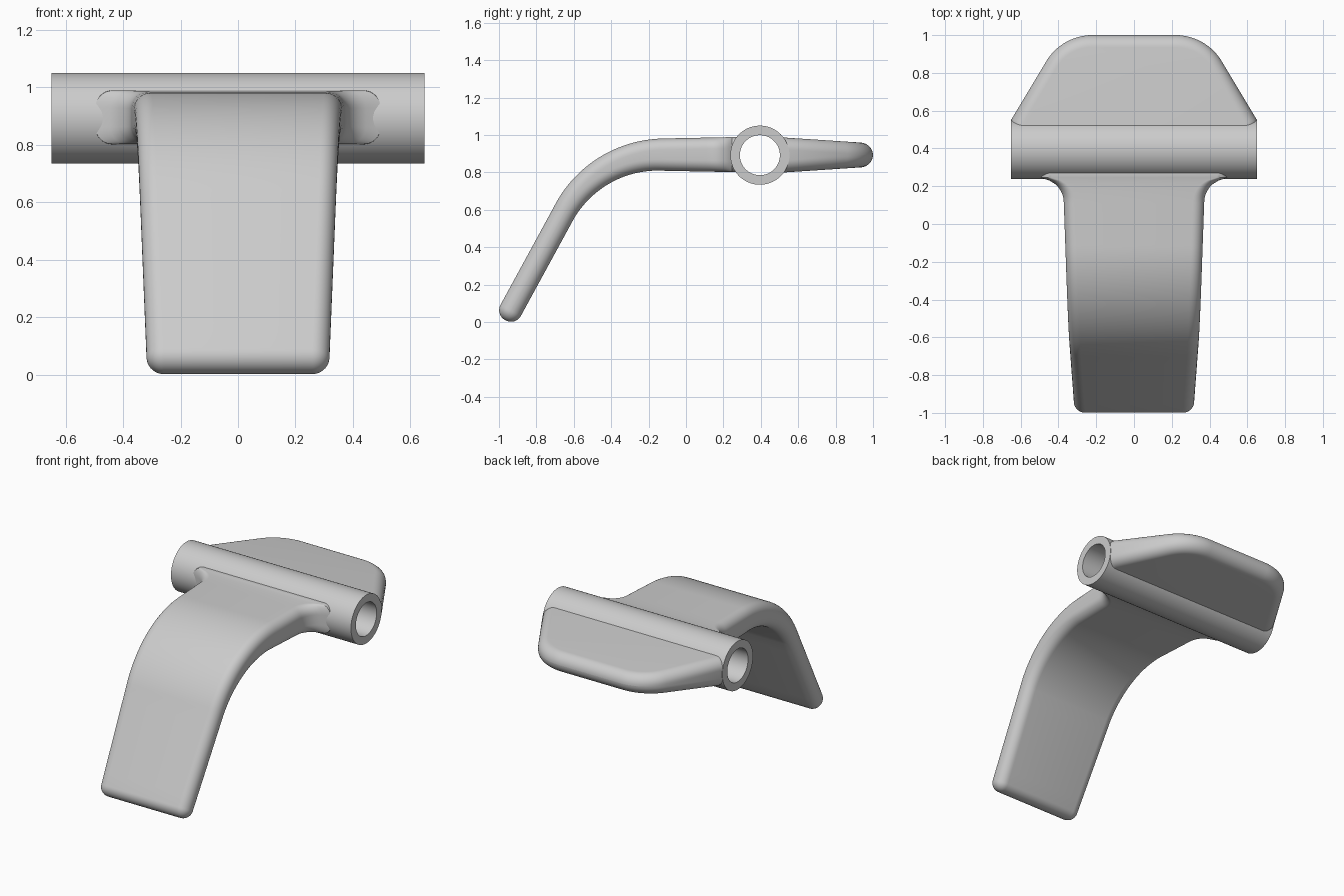
import bpy, bmesh
from math import sin, cos, pi, radians, sqrt
from mathutils import Vector

if "Cube" in bpy.data.objects:
    bpy.data.objects.remove(bpy.data.objects["Cube"], do_unlink=True)

grey = bpy.data.materials.new("plain grey")
grey.use_nodes = True
grey.diffuse_color = (0.6, 0.6, 0.6, 1)
grey.node_tree.nodes["Principled BSDF"].inputs["Base Color"].default_value = grey.diffuse_color


def loft(name, rings, looped=False):
    """Bridge equal rings of points; cap the ends unless the rings loop."""
    bm = bmesh.new()
    vs = [[bm.verts.new(p) for p in ring] for ring in rings]
    n = len(rings[0])
    pairs = list(zip(vs, vs[1:]))
    if looped:
        pairs.append((vs[-1], vs[0]))
    else:
        bm.faces.new(vs[0])
        bm.faces.new(vs[-1])
    for a, b in pairs:
        for i in range(n):
            j = (i + 1) % n
            bm.faces.new((a[i], a[j], b[j], b[i]))
    bmesh.ops.remove_doubles(bm, verts=bm.verts[:], dist=1e-5)
    bmesh.ops.recalc_face_normals(bm, faces=bm.faces[:])
    mesh = bpy.data.meshes.new(name)
    bm.to_mesh(mesh)
    bm.free()
    mesh.materials.append(grey)
    obj = bpy.data.objects.new(name, mesh)
    bpy.context.collection.objects.link(obj)
    return obj


# Pivot tube with an open bore
AXIS_Y, AXIS_Z, OUTER, BORE, HALF = 0.395, 0.892, 0.158, 0.107, 0.65


def circle(x, r, n=96):
    return [(x, AXIS_Y + r * cos(2 * pi * i / n), AXIS_Z + r * sin(2 * pi * i / n)) for i in range(n)]


tube = loft("pivot_tube", [circle(-HALF, OUTER), circle(HALF, OUTER),
                           circle(HALF, BORE), circle(-HALF, BORE)], looped=True)

# Curved lever arm: straight root, bend, straight blade, rounded tip
EDGE, BEND, TURN, BLADE = 0.06, 0.595, radians(61.4), 0.595
ROOT_Y, BEND_Y, TOP_Z, FILLET = 0.28, -0.13, 0.895, 0.12


def section(center, angle, w, h, r):
    """Rounded rectangle across the path, tilted by the path angle."""
    up = Vector((0, -sin(angle), cos(angle)))
    ring = []
    for k, (sx, sz) in enumerate(((1, 1), (-1, 1), (-1, -1), (1, -1))):
        for i in range(9):
            a = (k + i / 8) * pi / 2
            ring.append(center + Vector((sx * (w - r) + r * cos(a), 0, 0))
                        + up * (sz * (h - r) + r * sin(a)))
    return ring


def width(s):
    return 0.372 - 0.036 * s


rings = []
for i in range(25):
    y = ROOT_Y + (BEND_Y - ROOT_Y) * i / 24
    f = min(max(y - 0.12, 0), FILLET)
    flare = FILLET - sqrt(FILLET ** 2 - f ** 2)
    rings.append(section(Vector((0, y, TOP_Z)), 0, width(0.12 - y) + flare,
                         0.086 + 0.02 * (y - BEND_Y), EDGE))
for i in range(1, 33):
    t = i / 32
    a = TURN * t
    center = Vector((0, BEND_Y - BEND * sin(a), TOP_Z - BEND * (1 - cos(a))))
    rings.append(section(center, a, width(0.25 + BEND * a), 0.086 - 0.024 * t, EDGE))
along = Vector((0, -cos(TURN), -sin(TURN)))
bend_length = 0.25 + BEND * TURN
for i in range(1, 9):
    s = BLADE * i / 8
    rings.append(section(center + along * s, TURN, width(bend_length + s), 0.062, EDGE))
tip = center + along * BLADE
for i in range(1, 11):
    t = pi / 2 * i / 10
    lost = EDGE * (1 - cos(t))
    rings.append(section(tip + along * (EDGE * sin(t)), TURN, width(bend_length + BLADE) - lost,
                         0.062 - lost, EDGE - lost))
arm = loft("lever_arm", rings)

# Tapered thumb tab: half outline as (point, outward offset), then mirrored
ROUND, RIM = 0.285, 0.064
half = [((0.648, 0.51), (1, 0)), ((0.648, 0.555), (1, 0.281))]
for i in range(17):
    a = radians(31.4 + 58.6 * i / 16)
    half.append(((0.22 + ROUND * cos(a), 0.715 + ROUND * sin(a)), (cos(a), sin(a))))
outline = half + [((-p[0], p[1]), (-n[0], n[1])) for p, n in reversed(half)]


def tab_layer(t, side):
    ring = []
    for p, n in outline:
        inset = RIM * (1 - cos(t))
        x, y = p[0] - n[0] * inset, p[1] - n[1] * inset
        h = 0.093 - 0.066 * (y - 0.53)
        ring.append((x, y, 0.893 + side * (h - RIM + RIM * sin(t))))
    return ring


steps = [pi / 2 * i / 10 for i in range(11)]
tab = loft("thumb_tab", [tab_layer(t, -1) for t in reversed(steps)] + [tab_layer(t, 1) for t in steps])

# Smooth shading with crisp tube ends
bpy.ops.object.select_all(action='DESELECT')
for obj in (tube, arm, tab):
    obj.select_set(True)
bpy.context.view_layer.objects.active = tube
bpy.ops.object.shade_smooth_by_angle(angle=radians(35))
